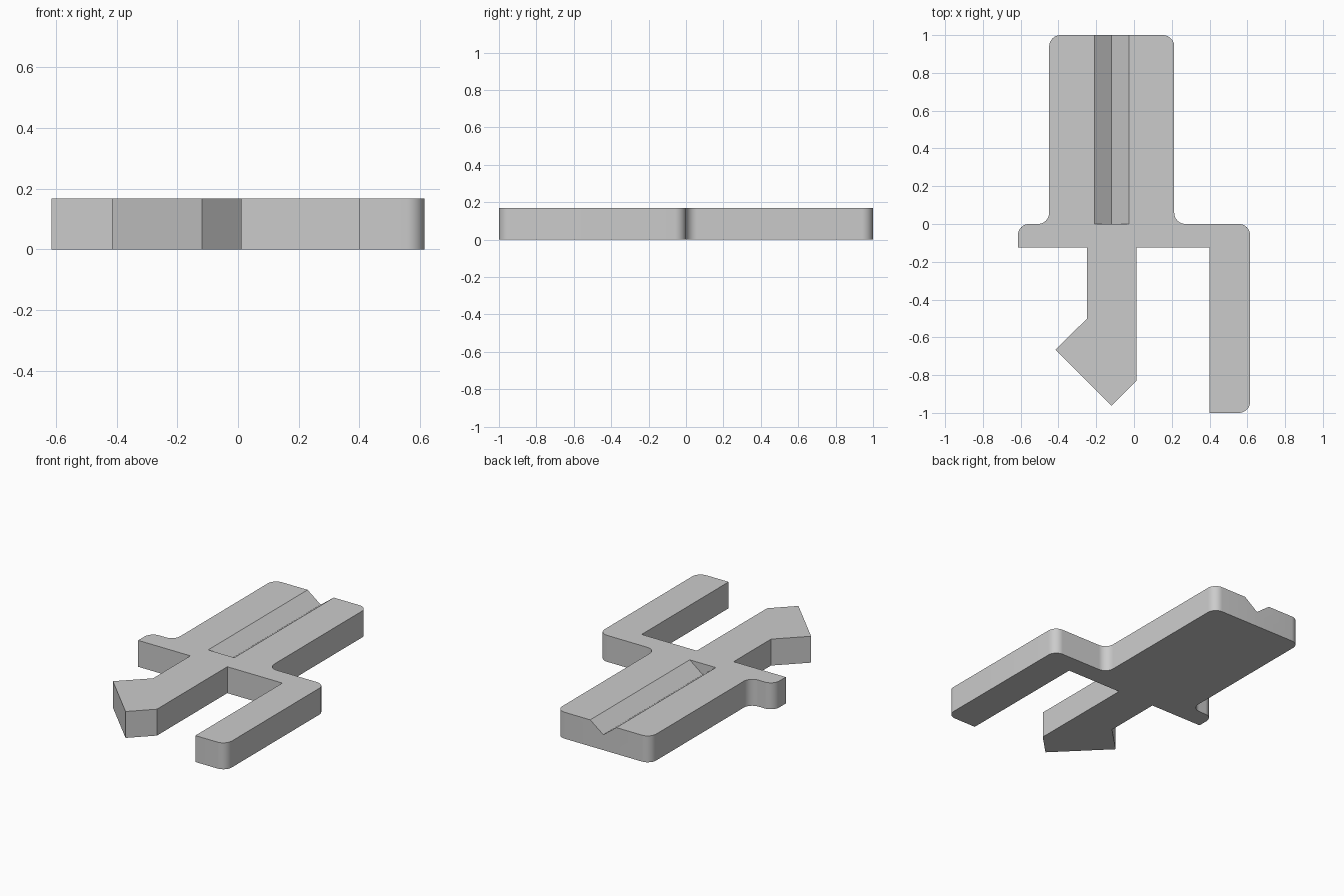
import bpy, bmesh
from math import radians, sin, cos, pi
from mathutils import Vector

default = bpy.data.objects.get("Cube")
if default:
    bpy.data.objects.remove(default, do_unlink=True)

HEIGHT = 0.168
STEPS = 10

grey = bpy.data.materials.new("light grey")
grey.use_nodes = True
colour = (0.6, 0.6, 0.6, 1)
grey.diffuse_color = colour
grey.node_tree.nodes["Principled BSDF"].inputs["Base Color"].default_value = colour


def rounded_outline(corners):
    """Replace each (x, y, radius) corner by an arc; radius 0 stays sharp."""
    points = []
    for i, (x, y, r) in enumerate(corners):
        p = Vector((x, y, 0))
        if r == 0:
            points.append(p)
            continue
        before, after = corners[i - 1], corners[(i + 1) % len(corners)]
        a = (Vector((before[0], before[1], 0)) - p).normalized()
        b = (Vector((after[0], after[1], 0)) - p).normalized()
        for k in range(STEPS + 1):
            t = pi / 2 * k / STEPS
            points.append(p + r * (a * (1 - sin(t)) + b * (1 - cos(t))))
    return points


def prism(name, points, offset):
    """Extrude a closed loop of 3D points along an offset."""
    bm = bmesh.new()
    face = bm.faces.new([bm.verts.new(p) for p in points])
    new = bmesh.ops.extrude_face_region(bm, geom=[face])["geom"]
    bmesh.ops.translate(bm, vec=offset,
                        verts=[g for g in new if isinstance(g, bmesh.types.BMVert)])
    bmesh.ops.recalc_face_normals(bm, faces=bm.faces)
    mesh = bpy.data.meshes.new(name)
    bm.to_mesh(mesh)
    bm.free()
    mesh.materials.append(grey)
    obj = bpy.data.objects.new(name, mesh)
    bpy.context.collection.objects.link(obj)
    return obj


# Flat clip: wide tab, crossbar with stub, pointed hook and long side arm
R = 0.06
corners = [
    (0.213, 1, R), (-0.449, 1, R),                       # tab end
    (-0.449, 0, R), (-0.615, 0, R), (-0.615, -0.125, 0),  # stub
    (-0.248, -0.125, 0), (-0.248, -0.5, 0), (-0.415, -0.665, 0),
    (-0.118, -0.962, 0), (0.012, -0.832, 0), (0.012, -0.125, 0),  # hook
    (0.4, -0.125, 0), (0.4, -1, 0), (0.615, -1, R),       # side arm
    (0.615, 0, R), (0.213, 0, R),
]
clip = prism("clip_body", rounded_outline(corners), (0, 0, HEIGHT))

# V-shaped groove along the tab, open at its far end
mid, half, depth, above = -0.118, 0.092, 0.07, 0.05
wide = half * (depth + above) / depth
groove = prism("groove_cutter",
               [(mid - wide, 0, HEIGHT + above), (mid, 0, HEIGHT - depth),
                (mid + wide, 0, HEIGHT + above)], (0, 1.1, 0))
groove.hide_render = True

cut = clip.modifiers.new("groove", "BOOLEAN")
cut.operation = "DIFFERENCE"
cut.solver = "EXACT"
cut.object = groove

bpy.ops.object.select_all(action="DESELECT")
clip.select_set(True)
bpy.context.view_layer.objects.active = clip
bpy.ops.object.modifier_apply(modifier=cut.name)
bpy.data.objects.remove(groove, do_unlink=True)
bpy.ops.object.shade_smooth_by_angle(angle=radians(30))
